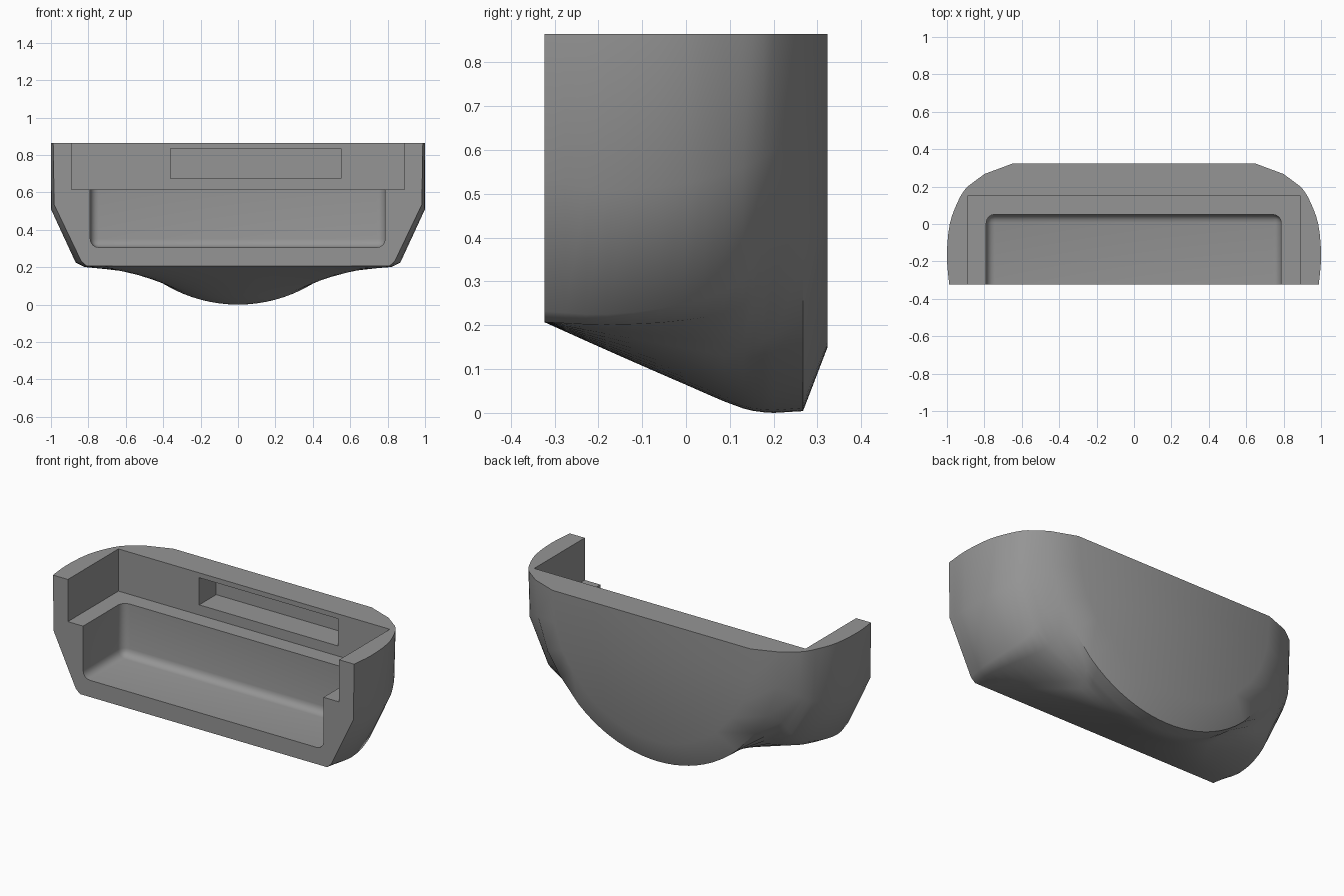
import bpy, bmesh, math
from mathutils import Vector

if "Cube" in bpy.data.objects:
    bpy.data.objects.remove(bpy.data.objects["Cube"])

TOP, N = 0.865, 10

# Half cross-sections from front to back:
# y, bowl blend, bowl base z, bowl radius, bowl half-width,
# corner (x,z) x2, side break (x,z), top half-width
SECTIONS = [
    (-0.323, 0.00, 0.00, 0.77, 0.76, 0.81, 0.207, 0.838, 0.232, 0.983, 0.535, 0.988),
    (-0.180, 0.31, 0.00, 0.77, 0.68, 0.82, 0.201, 0.868, 0.225, 1.000, 0.51, 1.000),
    (0.000, 0.69, 0.00, 0.77, 0.55, 0.78, 0.212, 0.85, 0.250, 0.983, 0.525, 0.985),
    (0.130, 0.95, 0.00, 0.77, 0.46, 0.72, 0.245, 0.81, 0.305, 0.930, 0.56, 0.937),
    (0.200, 1.00, 0.00, 0.77, 0.49, 0.67, 0.31, 0.77, 0.415, 0.880, 0.60, 0.890),
    (0.267, 1.00, 0.004, 0.77, 0.52, 0.64, 0.34, 0.72, 0.465, 0.785, 0.655, 0.800),
    (0.323, 1.00, 0.15, 0.63, 0.42, 0.52, 0.42, 0.585, 0.525, 0.638, 0.68, 0.650),
]


def half_profile(y, t, base, r, e, c1x, c1z, c2x, c2z, bx, bz, tx):
    pts = []
    for i in range(N + 1):
        u = i / N
        xa = u * (e if t == 1 else 0.46)
        arc = base + r - math.sqrt(r * r - xa * xa)
        pts.append((u * e, 0.207 * (1 - t) + arc * t))
    pts += [(c1x, c1z), (c2x, c2z), (bx, bz), (tx, TOP)]
    return [Vector((x, y, z)) for x, z in pts]


# Smoothly add in-between sections along the rounded flanks
keys = [half_profile(*s) for s in SECTIONS]
halves = []
for k in range(4):
    halves.append(keys[k])
    p0, p1, p2, p3 = keys[max(k - 1, 0)], keys[k], keys[k + 1], keys[k + 2]
    y0, y1, y2, y3 = (p[0].y for p in (p0, p1, p2, p3))
    for u in (1 / 3, 2 / 3):
        h = y2 - y1
        row = []
        for a, b, c, d in zip(p0, p1, p2, p3):
            m1 = (c - a) * (h / (y2 - y0))
            m2 = (d - b) * (h / (y3 - y1))
            v = ((2*u**3 - 3*u**2 + 1) * b + (u**3 - 2*u**2 + u) * m1
                 + (3*u**2 - 2*u**3) * c + (u**3 - u**2) * m2)
            v.y = y1 + h * u
            v.x = min(v.x, 1.0)
            v.z = max(v.z, 0.0)
            row.append(v)
        halves.append(row)
halves += keys[4:]

# Shell body: loft of the mirrored sections
bm = bmesh.new()
rings = []
for half in halves:
    full = [Vector((-v.x, v.y, v.z)) for v in reversed(half[1:])] + half
    rings.append([bm.verts.new(v) for v in full])
count = len(rings[0])
for a, b in zip(rings, rings[1:]):
    for i in range(count - 1):
        bm.faces.new((a[i], a[i + 1], b[i + 1], b[i]))
bm.faces.new(rings[0])
bm.faces.new(rings[-1])
bm.faces.new([r[0] for r in rings] + [r[-1] for r in reversed(rings)])
bmesh.ops.recalc_face_normals(bm, faces=bm.faces)
me = bpy.data.meshes.new("shell_body")
bm.to_mesh(me)
bm.free()
body = bpy.data.objects.new("shell_body", me)
bpy.context.collection.objects.link(body)

# Dark grey finish
mat = bpy.data.materials.new("dark_grey")
mat.diffuse_color = (0.3, 0.3, 0.3, 1)
mat.use_nodes = True
mat.node_tree.nodes["Principled BSDF"].inputs["Base Color"].default_value = mat.diffuse_color
me.materials.append(mat)


def cut(name, lo, hi, bevel=0.0):
    """Subtract a box, optionally with rounded edges."""
    bpy.ops.mesh.primitive_cube_add(size=1, location=[(p + q) / 2 for p, q in zip(lo, hi)])
    box = bpy.context.object
    box.name = name
    box.hide_render = True
    box.data.materials.append(mat)
    box.scale = [q - p for p, q in zip(lo, hi)]
    bpy.ops.object.transform_apply(location=False, rotation=False, scale=True)
    if bevel:
        m = box.modifiers.new("round", 'BEVEL')
        m.width, m.segments = bevel, 4
    m = body.modifiers.new(name, 'BOOLEAN')
    m.operation, m.solver, m.object = 'DIFFERENCE', 'EXACT', box
    bpy.context.view_layer.objects.active = body
    bpy.ops.object.modifier_apply(modifier=m.name)
    bpy.data.objects.remove(box)


# Upper recess, lower rounded pocket, slot in the rear wall
cut("upper_recess", (-0.89, -0.6, 0.615), (0.89, 0.151, 1.2))
cut("lower_pocket", (-0.79, -0.6, 0.306), (0.787, 0.051, 0.8), 0.045)
cut("wall_slot", (-0.36, 0.0, 0.675), (0.55, 0.31, 0.836))

bpy.ops.object.select_all(action='DESELECT')
body.select_set(True)
bpy.context.view_layer.objects.active = body
bpy.ops.object.shade_smooth_by_angle(angle=math.radians(38))
